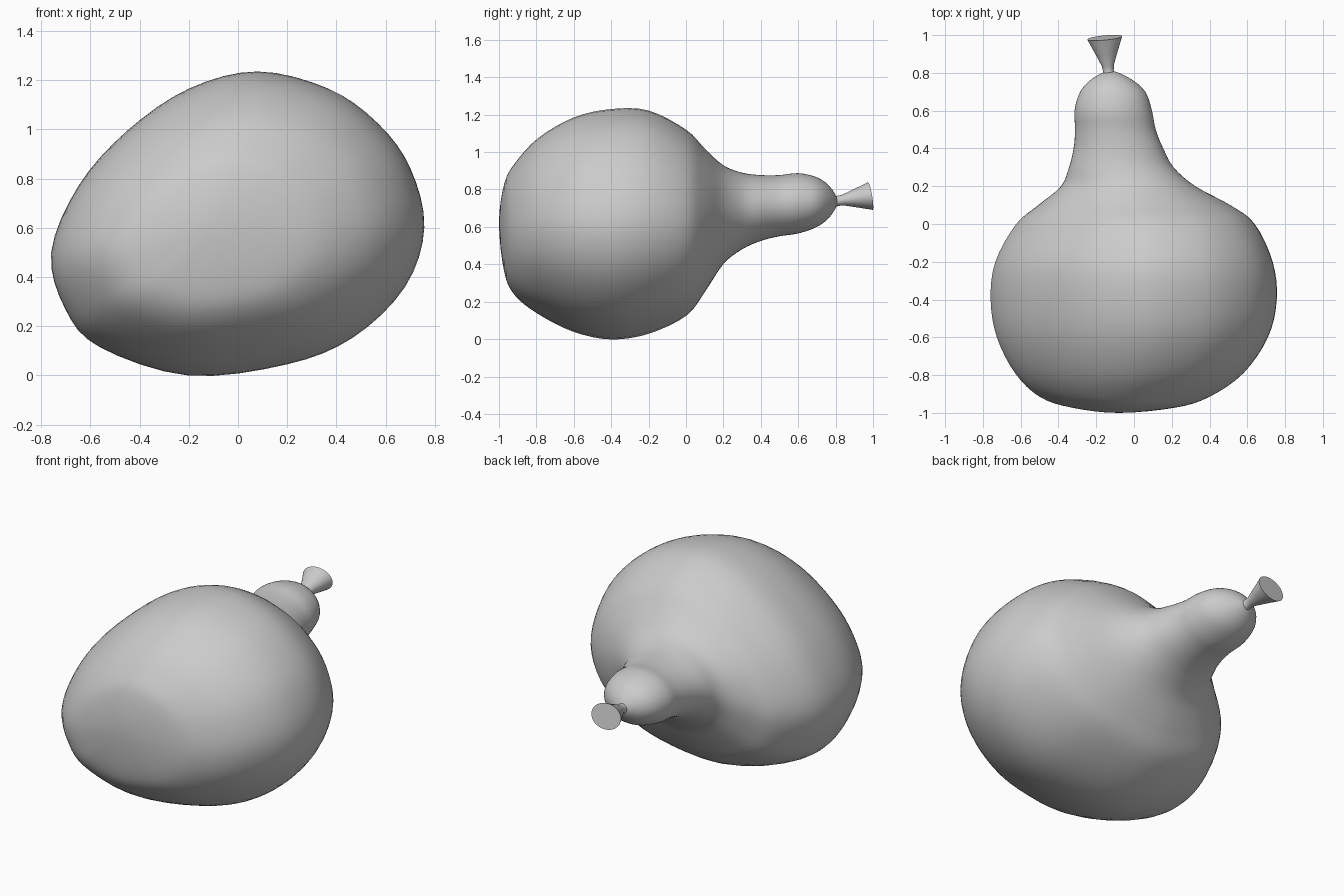
import bpy, bmesh, math
from mathutils import Vector, Matrix

if "Cube" in bpy.data.objects:
    bpy.data.objects.remove(bpy.data.objects["Cube"])

grey = bpy.data.materials.new("plain_grey")
grey.diffuse_color = (0.6, 0.6, 0.6, 1)
grey.use_nodes = True
grey.node_tree.nodes["Principled BSDF"].inputs["Base Color"].default_value = grey.diffuse_color


def spline(a, b, c, d, t):
    """Catmull-Rom point between b and c."""
    return 0.5 * (2 * b + (c - a) * t + (2 * a - 5 * b + 4 * c - d) * t * t
                  + (3 * b - a - 3 * c + d) * t ** 3)


def finish(bm, name, angle):
    bmesh.ops.recalc_face_normals(bm, faces=bm.faces)
    mesh = bpy.data.meshes.new(name)
    bm.to_mesh(mesh)
    bm.free()
    ob = bpy.data.objects.new(name, mesh)
    bpy.context.collection.objects.link(ob)
    mesh.materials.append(grey)
    bpy.ops.object.select_all(action='DESELECT')
    ob.select_set(True)
    bpy.context.view_layer.objects.active = ob
    bpy.ops.object.shade_smooth_by_angle(angle=math.radians(angle))
    return ob


# Lopsided cross-section of the belly (x, z)
section = [Vector(p) for p in (
    (.757, .60), (.70, .84), (.57, 1.02), (.37, 1.16), (.08, 1.23),
    (-.20, 1.16), (-.45, .99), (-.645, .77), (-.757, .50), (-.70, .27),
    (-.56, .115), (-.20, 0), (.20, .045), (.47, .155), (.68, .36))]
STEPS = 4
n = len(section)
unit = []
for i in range(n):
    for s in range(STEPS):
        p = spline(*(section[(i + k) % n] for k in (-1, 0, 1, 2)), s / STEPS)
        unit.append(Vector((p.x / .758, (p.y - .615) / .615)))

# Extents along the length: y, left, right, bottom, top
rings = [Vector(r) for r in (
    (-1.0, -.08, -.08, .62, .62), (-.972, -.33, .22, .36, .83),
    (-.915, -.50, .40, .235, .94), (-.79, -.63, .58, .135, 1.075),
    (-.60, -.727, .71, .04, 1.185), (-.40, -.76, .757, 0, 1.23),
    (-.20, -.735, .735, .03, 1.222), (0, -.625, .64, .125, 1.12),
    (.10, -.51, .51, .25, 1.02), (.20, -.39, .325, .40, .93),
    (.30, -.345, .21, .48, .89), (.40, -.32, .155, .525, .877),
    (.50, -.312, .115, .55, .877), (.60, -.315, .095, .565, .887),
    (.70, -.285, .06, .60, .865), (.77, -.22, -.02, .655, .815),
    (.81, -.125, -.125, .735, .735))]


def mirrored(r):
    return Vector((r[0], r[2], r[1], r[4], r[3]))


path = [mirrored(rings[1])] + rings + [mirrored(rings[-2])]
stations = [spline(*path[i:i + 4], s / STEPS)
            for i in range(len(rings) - 1) for s in range(STEPS)][1:]

# Body: loft that turns from the lopsided section to a round neck
bm = bmesh.new()
loops = []
for y, x0, x1, z0, z1 in stations:
    t = min(max((y + .05) / .4, 0), 1)
    t = t * t * (3 - 2 * t)
    loop = []
    for u in unit:
        q = u.lerp(u.normalized(), t)
        loop.append(bm.verts.new(((x0 + x1) / 2 + q.x * (x1 - x0) / 2, y,
                                  (z0 + z1) / 2 + q.y * (z1 - z0) / 2)))
    loops.append(loop)
m = len(unit)
for a, b in zip(loops, loops[1:]):
    for i in range(m):
        j = (i + 1) % m
        bm.faces.new((a[i], a[j], b[j], b[i]))
for loop, r in ((loops[0], rings[0]), (loops[-1], rings[-1])):
    pole = bm.verts.new((r[1], r[0], r[3]))
    for i in range(m):
        bm.faces.new((loop[i], loop[(i + 1) % m], pole))
finish(bm, "gourd_body", 180)

# Stem: flared, slightly tilted cone with a flat cut end
base, tip = Vector((-.133, .79, .736)), Vector((-.155, .986, .765))
normal = Vector((-.1, 1, .17)).normalized()
side = Vector((1, 0, 0))
side = (side - normal * side.dot(normal)).normalized()
up = side.cross(normal)
bm = bmesh.new()
SIDES = 32
stem = []
for t, rx, rz in ((0, .034, .034), (.1, .028, .027), (.25, .032, .029),
                  (.6, .06, .05), (1, .093, .075)):
    c = base.lerp(tip, t)
    stem.append([bm.verts.new(c + side * rx * math.cos(a) + up * rz * math.sin(a))
                 for a in (2 * math.pi * k / SIDES for k in range(SIDES))])
for a, b in zip(stem, stem[1:]):
    for i in range(SIDES):
        j = (i + 1) % SIDES
        bm.faces.new((a[i], a[j], b[j], b[i]))
bm.faces.new(stem[0])
bm.faces.new(stem[-1])
finish(bm, "stem", 40)
